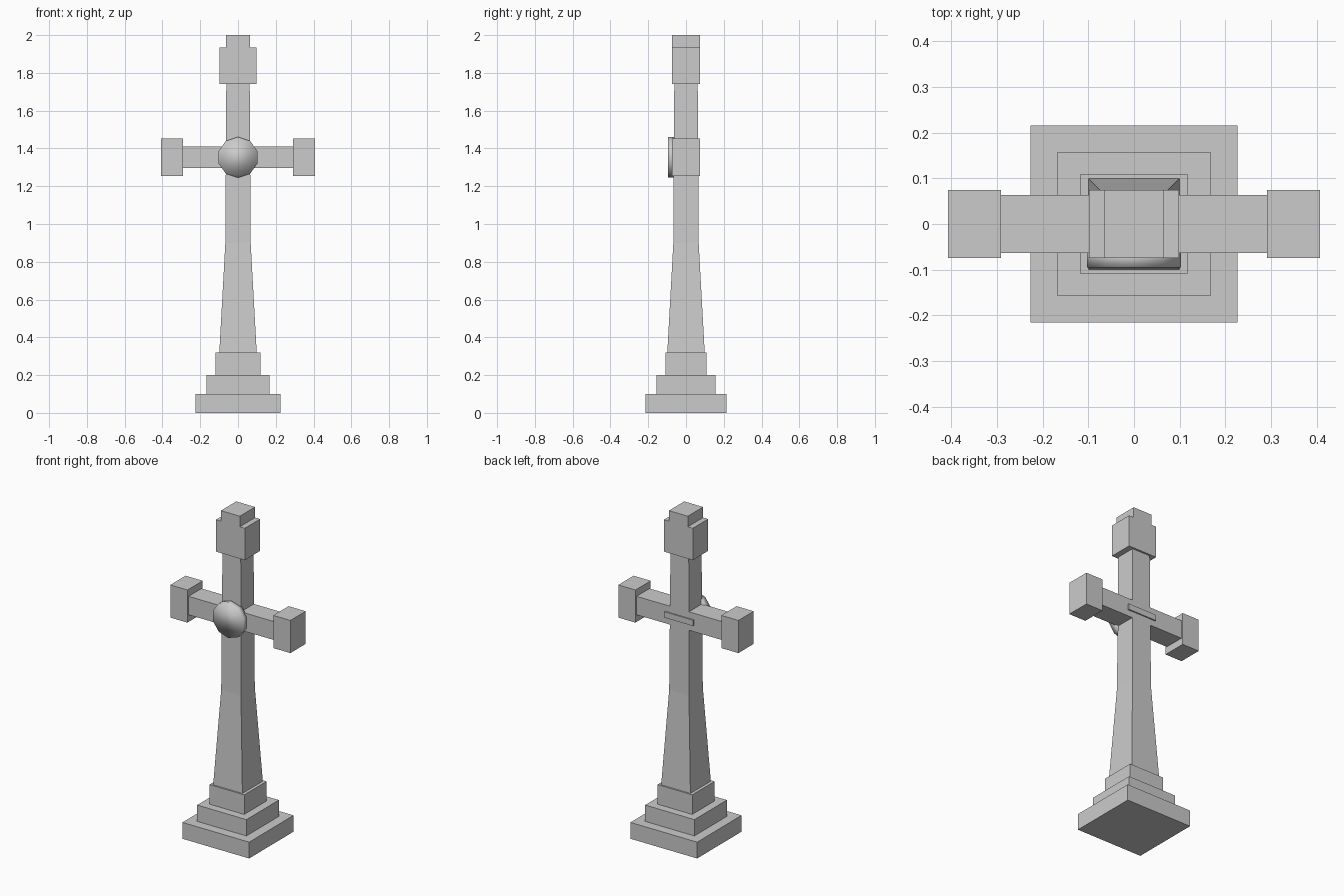
import bpy, bmesh
from math import radians

if "Cube" in bpy.data.objects:
    bpy.data.objects.remove(bpy.data.objects["Cube"])


def add_object(name, bm):
    bmesh.ops.recalc_face_normals(bm, faces=bm.faces)
    mesh = bpy.data.meshes.new(name)
    bm.to_mesh(mesh)
    bm.free()
    obj = bpy.data.objects.new(name, mesh)
    bpy.context.collection.objects.link(obj)
    return obj


def tower(name, sections):
    """Square-section column lofted through (z, half_x, half_y) rings."""
    bm = bmesh.new()
    rings = [[bm.verts.new((sx * hx, sy * hy, z))
              for sx, sy in ((-1, -1), (1, -1), (1, 1), (-1, 1))]
             for z, hx, hy in sections]
    for low, high in zip(rings, rings[1:]):
        for i in range(4):
            j = (i + 1) % 4
            bm.faces.new((low[i], low[j], high[j], high[i]))
    bm.faces.new(rings[0][::-1])
    bm.faces.new(rings[-1])
    return add_object(name, bm)


def block(name, hx, hy, z0, z1, x=0.0, y=0.0):
    obj = tower(name, [(z0, hx, hy), (z1, hx, hy)])
    obj.location = (x, y, 0)
    return obj


# Stepped base
block("base_step_lower", 0.226, 0.215, 0.0, 0.10)
block("base_step_middle", 0.167, 0.157, 0.10, 0.20)
block("base_step_upper", 0.118, 0.108, 0.20, 0.32)

# Shaft, flared towards the base
tower("shaft", [(0.32, 0.099, 0.099), (0.90, 0.067, 0.067), (1.74, 0.062, 0.062)])

# Head block and cap
block("head_block", 0.098, 0.074, 1.74, 1.935)
block("head_cap", 0.064, 0.074, 1.935, 2.0)

# Cross arm with a block on each end
block("cross_arm", 0.292, 0.063, 1.297, 1.41)
for side, sx in (("left", -1), ("right", 1)):
    block(f"arm_end_{side}", 0.058, 0.074, 1.253, 1.453, x=sx * 0.349)

# Narrow bar on the back of the crossing
block("back_bar", 0.098, 0.008, 1.335, 1.371, y=0.064)

# Ten-sided medallion on the front, smooth shaded all over
bm = bmesh.new()
bmesh.ops.create_cone(bm, cap_ends=True, segments=10,
                      radius1=0.108, radius2=0.108, depth=0.04)
for face in bm.faces:
    face.smooth = True
medallion = add_object("medallion", bm)
medallion.rotation_euler = (radians(90), 0, 0)
medallion.location = (0, -0.075, 1.353)
